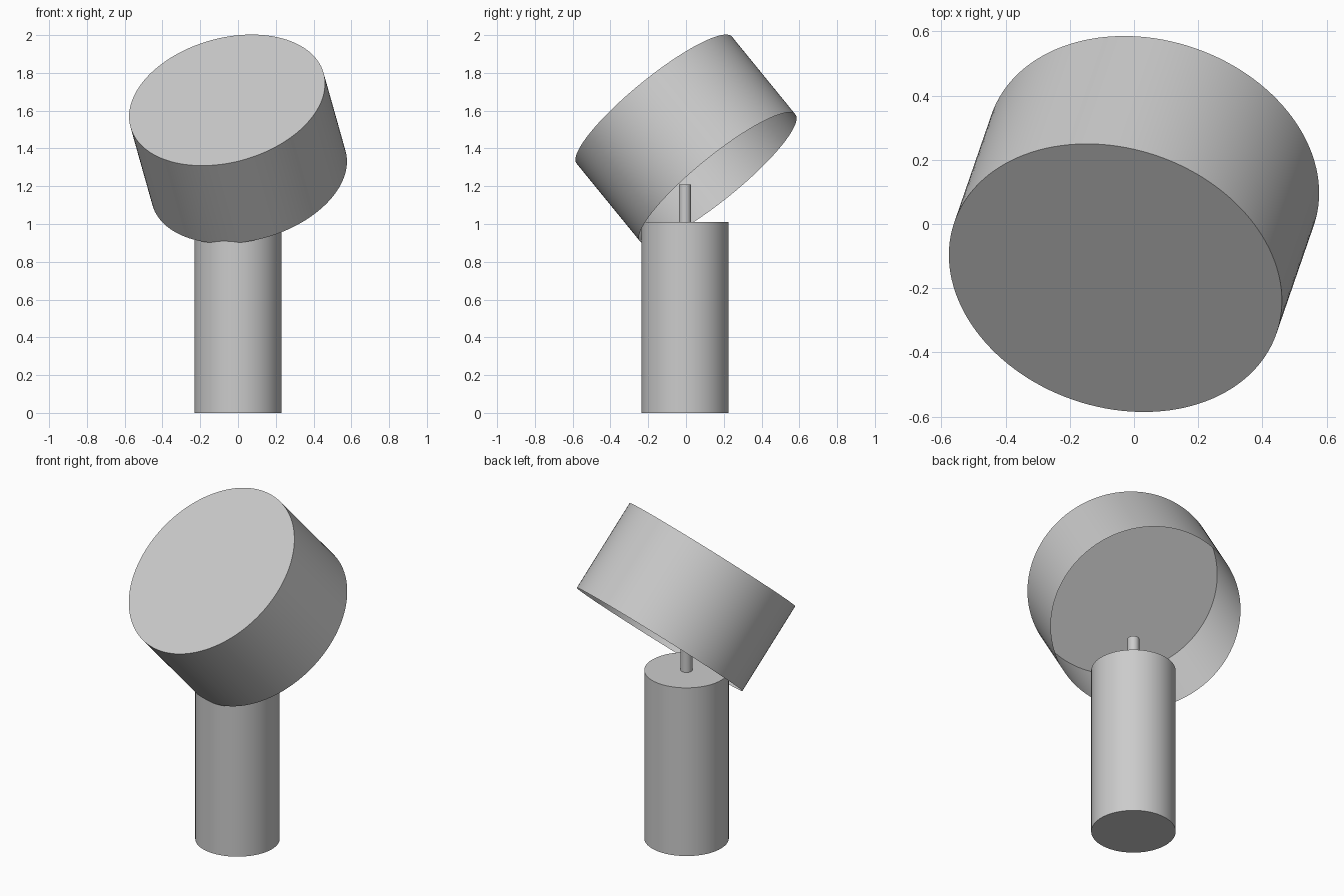
import bpy
import bmesh
import math
from mathutils import Vector

cube = bpy.data.objects.get("Cube")
if cube:
    bpy.data.objects.remove(cube, do_unlink=True)

grey = bpy.data.materials.new("plain grey")
grey.use_nodes = True
colour = (0.6, 0.6, 0.6, 1)
grey.diffuse_color = colour
grey.node_tree.nodes["Principled BSDF"].inputs["Base Color"].default_value = colour


def cylinder(name, radius, start, end, sides, open_start=False):
    """Cylinder between two points, optionally without its starting cap."""
    start, end = Vector(start), Vector(end)
    axis = end - start
    bm = bmesh.new()
    bmesh.ops.create_cone(bm, cap_ends=True, segments=sides, radius1=radius,
                          radius2=radius, depth=axis.length)
    if open_start:
        caps = [f for f in bm.faces if f.normal.z < -0.9]
        bmesh.ops.delete(bm, geom=caps, context='FACES')
    mesh = bpy.data.meshes.new(name)
    bm.to_mesh(mesh)
    bm.free()
    mesh.materials.append(grey)
    obj = bpy.data.objects.new(name, mesh)
    bpy.context.collection.objects.link(obj)
    obj.location = (start + end) / 2
    obj.rotation_euler = axis.to_track_quat('Z', 'Y').to_euler()
    bpy.ops.object.select_all(action='DESELECT')
    obj.select_set(True)
    bpy.context.view_layer.objects.active = obj
    bpy.ops.object.shade_smooth_by_angle(angle=math.radians(30))
    return obj


# Upright base and the thin pin on top of it
cylinder("base_post", 0.23, (0, -0.005, 0), (0, -0.005, 1.01), 64)
cylinder("pin", 0.032, (0, -0.005, 1.01), (0, -0.005, 1.21), 32)

# Tilted thin-walled shade, open at its lower end
cylinder("tilted_shade", 0.531, (0.058, 0.168, 1.244), (-0.058, -0.168, 1.656),
         128, open_start=True)
